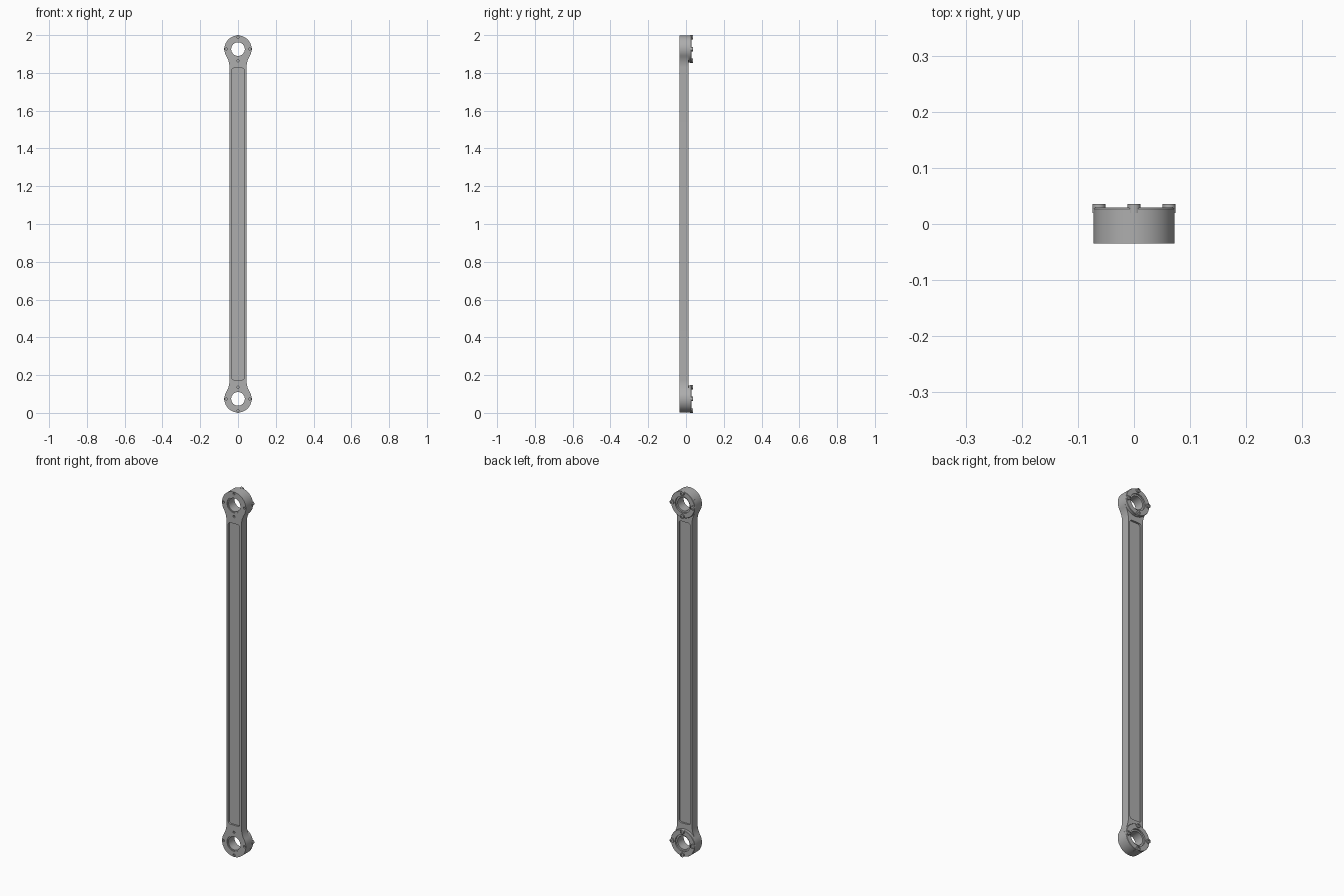
import bpy, bmesh, math
from math import pi, sin, cos

old = bpy.data.objects.get("Cube")
if old:
    bpy.data.objects.remove(old, do_unlink=True)

# Main dimensions
FRONT, BACK = -0.035, 0.012
HEAD_Z, HEAD_R = 0.926, 0.072
SHAFT_W, FILLET = 0.045, 0.12
BOLT_RING = 0.0625

steel = bpy.data.materials.new("grey_steel")
steel.use_nodes = True
grey = (0.42, 0.42, 0.42, 1)
steel.diffuse_color = grey
steel.node_tree.nodes["Principled BSDF"].inputs["Base Color"].default_value = grey


def finish(name, bm):
    bmesh.ops.recalc_face_normals(bm, faces=bm.faces)
    mesh = bpy.data.meshes.new(name)
    bm.to_mesh(mesh)
    bm.free()
    mesh.materials.append(steel)
    obj = bpy.data.objects.new(name, mesh)
    bpy.context.collection.objects.link(obj)
    return obj


def activate(obj):
    bpy.ops.object.select_all(action="DESELECT")
    obj.select_set(True)
    bpy.context.view_layer.objects.active = obj


def smooth(obj):
    activate(obj)
    bpy.ops.object.shade_smooth_by_angle(angle=math.radians(30))


def arc(cx, cz, r, a0, a1, n):
    return [(cx + r * cos(a0 + (a1 - a0) * i / n), cz + r * sin(a0 + (a1 - a0) * i / n))
            for i in range(n + 1)]


def prism(name, outline, y0, y1):
    """Extrude an x-z outline along y."""
    bm = bmesh.new()
    face = bm.faces.new([bm.verts.new((x, y0, z)) for x, z in outline])
    out = bmesh.ops.extrude_face_region(bm, geom=[face])["geom"]
    bmesh.ops.translate(bm, vec=(0, y1 - y0, 0),
                        verts=[v for v in out if isinstance(v, bmesh.types.BMVert)])
    return finish(name, bm)


def disc(name, x, z, r, y0, y1, n):
    return prism(name, arc(x, z, r, 0, 2 * pi, n)[:-1], y0, y1)


def lathe(name, profile, z, n=64):
    """Turn a closed (radius, y) profile about the y axis."""
    bm = bmesh.new()
    rings = [[bm.verts.new((r * cos(2 * pi * i / n), y, z + r * sin(2 * pi * i / n)))
              for r, y in profile] for i in range(n)]
    m = len(profile)
    for i in range(n):
        a, b = rings[i], rings[(i + 1) % n]
        for j in range(m):
            k = (j + 1) % m
            bm.faces.new((a[j], a[k], b[k], b[j]))
    return finish(name, bm)


def cut(obj, cutter):
    mod = obj.modifiers.new("cut", "BOOLEAN")
    mod.operation, mod.solver, mod.object = "DIFFERENCE", "EXACT", cutter
    activate(obj)
    bpy.ops.object.modifier_apply(modifier=mod.name)
    bpy.data.objects.remove(cutter, do_unlink=True)


# Rod outline: round heads blended into the straight shaft
drop = math.sqrt((HEAD_R + FILLET) ** 2 - (SHAFT_W + FILLET) ** 2)
tilt = math.atan2(drop, SHAFT_W + FILLET)
quarter = arc(SHAFT_W + FILLET, HEAD_Z - drop, FILLET, pi, pi - tilt, 10)
quarter += arc(0, HEAD_Z, HEAD_R, -tilt, pi / 2, 24)[1:]
half = quarter + [(-x, z) for x, z in reversed(quarter[:-1])]
outline = [(x, z + 1) for x, z in half] + [(-x, 1 - z) for x, z in half]
rod = prism("rod_body", outline, FRONT, BACK)

# Long rounded pockets in both faces
PW, PH, PR = 0.035, 0.825, 0.014
pocket = []
for sx, sz, a in ((1, 1, 0), (-1, 1, pi / 2), (-1, -1, pi), (1, -1, 1.5 * pi)):
    pocket += arc(sx * (PW - PR), 1 + sz * (PH - PR), PR, a, a + pi / 2, 6)
cut(rod, prism("cutter", pocket, FRONT - 0.01, FRONT + 0.01))
cut(rod, prism("cutter", pocket, BACK - 0.01, BACK + 0.01))

# Bearing ring with a stepped bore, as radius and depth
ring = [(0.036, -0.031), (0.036, 0.021), (0.045, 0.021), (0.045, 0.029), (0.0705, 0.029),
        (HEAD_R, 0.027), (HEAD_R, 0.011), (0.043, 0.011), (0.043, -0.031)]

for end, sign in (("upper", 1), ("lower", -1)):
    z = 1 + sign * HEAD_Z
    cut(rod, disc("cutter", 0, z, 0.042, FRONT - 0.02, BACK + 0.02, 64))
    smooth(lathe(end + "_bearing_ring", ring, z))
    for i in range(4):
        bx, bz = BOLT_RING * cos(i * pi / 2), z + BOLT_RING * sin(i * pi / 2)
        # Screw hole in the front, bolt head with socket on the back
        cut(rod, disc("cutter", bx, bz, 0.006, FRONT - 0.01, FRONT + 0.008, 16))
        bolt = disc(f"{end}_bolt_{i + 1}", bx, bz, 0.0115, 0.02, 0.036, 20)
        cut(bolt, disc("cutter", bx, bz, 0.006, 0.032, 0.05, 6))
        smooth(bolt)
smooth(rod)
